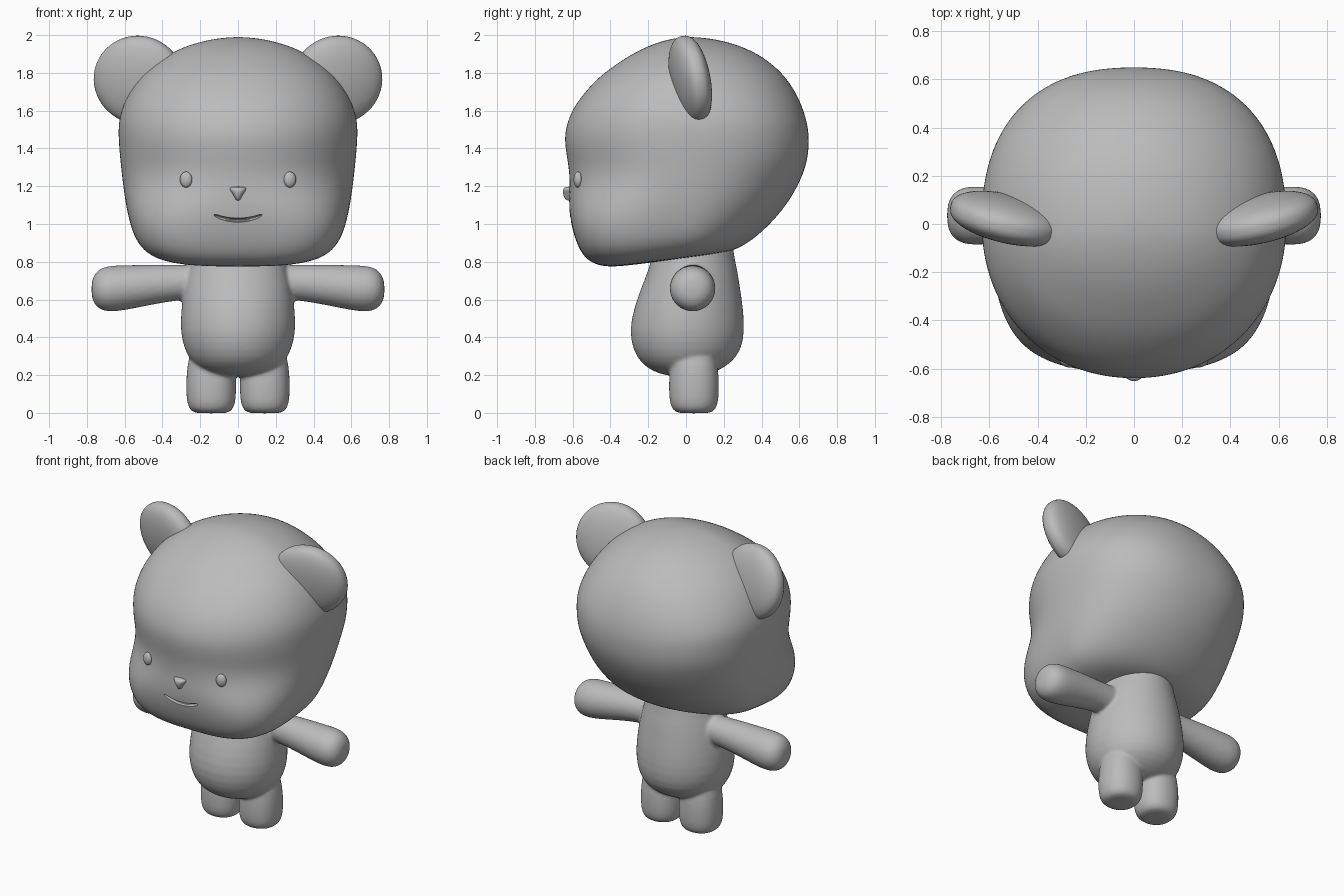
import bpy, bmesh, math
from mathutils import Matrix, Vector

if "Cube" in bpy.data.objects:
    bpy.data.objects.remove(bpy.data.objects["Cube"])

grey = bpy.data.materials.new("plain grey")
grey.diffuse_color = (0.5, 0.5, 0.5, 1)
grey.use_nodes = True
grey.node_tree.nodes["Principled BSDF"].inputs["Base Color"].default_value = grey.diffuse_color


def section(z, w, yf, yb, nf=2, nb=2, tilt=0, cx=0, cy=0, n=40):
    """Superellipse slice with separate front and back depth and squareness."""
    pts = []
    for i in range(n):
        a = 2 * math.pi * (i + 0.5) / n
        c, s = math.cos(a), math.sin(a)
        e = nf if s < 0 else nb
        r = (abs(c) ** e + abs(s) ** e) ** (-1 / e)
        y = (abs(yf) if s < 0 else yb) * s * r
        pts.append(Vector((cx + w * c * r, cy + y, z + tilt * y)))
    return pts


def loft(bm, rings, start, end, matrix=Matrix()):
    """Skin a stack of rings and close both ends to a point."""
    loops = [[bm.verts.new(matrix @ p) for p in r] for r in rings]
    n = len(loops[0])
    for a, b in zip(loops, loops[1:]):
        for i in range(n):
            j = (i + 1) % n
            bm.faces.new((a[i], a[j], b[j], b[i]))
    for loop, tip in ((loops[0], start), (loops[-1], end)):
        v = bm.verts.new(matrix @ Vector(tip))
        for i in range(n):
            bm.faces.new((loop[i], loop[(i + 1) % n], v))


def finish(bm, name, subdiv=0):
    bmesh.ops.recalc_face_normals(bm, faces=bm.faces)
    for f in bm.faces:
        f.smooth = True
    me = bpy.data.meshes.new(name)
    bm.to_mesh(me)
    bm.free()
    me.materials.append(grey)
    ob = bpy.data.objects.new(name, me)
    bpy.context.collection.objects.link(ob)
    if subdiv:
        m = ob.modifiers.new("subdivision", 'SUBSURF')
        m.levels = m.render_levels = subdiv
    return ob


# Head: height, half width, front, back, front and back squareness, tilt
HEAD = [
    (0.820, 0.27, -0.36, 0.20, 3.0, 1.9, 0.13),
    (0.834, 0.41, -0.45, 0.28, 3.3, 1.9, 0.13),
    (0.875, 0.495, -0.525, 0.36, 3.6, 1.9, 0.13),
    (0.940, 0.548, -0.572, 0.435, 3.8, 1.9, 0.11),
    (1.03, 0.578, -0.607, 0.505, 3.6, 2.0, 0.07),
    (1.12, 0.597, -0.622, 0.56, 2.9, 2.1, 0.04),
    (1.22, 0.611, -0.615, 0.607, 2.25, 2.2, 0.02),
    (1.30, 0.620, -0.622, 0.633, 2.1, 2.3),
    (1.37, 0.627, -0.635, 0.648, 2.1, 2.4),
    (1.46, 0.634, -0.646, 0.653, 2.1, 2.4),
    (1.54, 0.633, -0.630, 0.641, 2.1, 2.4),
    (1.62, 0.613, -0.595, 0.617, 2.1, 2.3),
    (1.70, 0.575, -0.535, 0.58, 2.1, 2.2),
    (1.78, 0.518, -0.460, 0.527, 2.1, 2.1),
    (1.85, 0.442, -0.365, 0.455),
    (1.91, 0.350, -0.270, 0.365),
    (1.955, 0.240, -0.170, 0.255),
    (1.982, 0.12, -0.075, 0.135),
]
bm = bmesh.new()
loft(bm, [section(*r) for r in HEAD], (0, -0.06, 0.812), (0, 0.02, 1.991))
head = finish(bm, "head", 2)

# Smiling mouth groove, cut into the head
bm = bmesh.new()
rings = []
for k in range(-8, 9):
    x = 0.122 * k / 8
    taper = 0.5 + 0.5 * math.sqrt(1 - (k / 8) ** 2)
    rings.append([Vector((x, -0.612 + 0.022 * math.cos(a),
                          1.02 + 0.026 * (k / 8) ** 2 + 0.011 * taper * math.sin(a)))
                  for a in (2 * math.pi * i / 12 for i in range(12))])
loft(bm, rings, (-0.128, -0.612, 1.048), (0.128, -0.612, 1.048))
cutter = finish(bm, "mouth_cutter")
cutter.hide_render = True
cutter.hide_set(True)
cut = head.modifiers.new("mouth", 'BOOLEAN')
cut.operation = 'DIFFERENCE'
cut.solver = 'EXACT'
cut.object = cutter
head.modifiers.new("crisp_lips", 'EDGE_SPLIT').split_angle = math.radians(35)

# Body, arms and legs, fused into one soft skin
BODY = [
    (0.198, 0.11, -0.11, 0.10), (0.222, 0.19, -0.18, 0.17),
    (0.265, 0.243, -0.24, 0.24), (0.33, 0.283, -0.28, 0.293),
    (0.43, 0.307, -0.301, 0.311), (0.55, 0.301, -0.278, 0.304),
    (0.66, 0.287, -0.238, 0.287), (0.76, 0.262, -0.198, 0.272),
    (0.84, 0.235, -0.175, 0.252), (0.93, 0.22, -0.17, 0.25),
]
LEG = [(-0.002, 0.08), (0.010, 0.110), (0.05, 0.129), (0.12, 0.133),
       (0.20, 0.132), (0.30, 0.12), (0.36, 0.09)]
ARM = [(0.12, 0.70, 0.085), (0.24, 0.693, 0.095), (0.32, 0.69, 0.095),
       (0.45, 0.68, 0.107), (0.60, 0.662, 0.121), (0.68, 0.657, 0.125),
       (0.735, 0.655, 0.111), (0.770, 0.655, 0.068)]
bm = bmesh.new()
loft(bm, [section(*r) for r in BODY], (0, 0, 0.190), (0, 0.04, 0.96))
for side in (-1, 1):
    flip = Matrix.Diagonal((side, 1, 1, 1))
    loft(bm, [section(z, r, -r, r, 2.3, 2.3, cx=0.142, cy=0.042, n=24) for z, r in LEG],
         (0.142, 0.042, -0.002), (0.142, 0.042, 0.38), flip)
    rings = [[Vector((x, 0.035 + r * math.cos(a), z + r * math.sin(a)))
              for a in (2 * math.pi * i / 20 for i in range(20))] for x, z, r in ARM]
    loft(bm, rings, (0.10, 0.035, 0.70), (0.778, 0.035, 0.655), flip)
body = finish(bm, "body", 1)
m = body.modifiers.new("fuse", 'REMESH')
m.mode = 'VOXEL'
m.voxel_size = 0.01
m.use_smooth_shade = True
m = body.modifiers.new("soften", 'SMOOTH')
m.factor = 0.5
m.iterations = 6


def ellipsoid(name, loc, radii, rot=Matrix(), blunt=1.0):
    """Ellipsoid; blunt below 1 squares off its thin rim."""
    bm = bmesh.new()
    bmesh.ops.create_uvsphere(bm, u_segments=48, v_segments=28, radius=1)
    for v in bm.verts:
        v.co.y = math.copysign(abs(v.co.y) ** blunt, v.co.y)
    bm.transform(Matrix.Translation(loc) @ rot @ Matrix.Diagonal((*radii, 1)))
    return finish(bm, name)


# Ears and eyes
for side, label in ((-1, "left"), (1, "right")):
    lean = Matrix.Rotation(math.radians(13 * side), 4, 'Z') @ Matrix.Rotation(math.radians(10), 4, 'X')
    ellipsoid(label + "_ear", (0.525 * side, 0.022, 1.763), (0.243, 0.093, 0.236), lean, 0.8)
    ellipsoid(label + "_eye", (0.275 * side, -0.572, 1.235), (0.033, 0.022, 0.042),
              Matrix.Rotation(math.radians(15 * side), 4, 'Z'))

# Nose: small rounded triangle
NOSE = [(1.128, 0.012, 0.022), (1.15, 0.022, 0.032), (1.175, 0.041, 0.037),
        (1.188, 0.046, 0.033), (1.196, 0.036, 0.022)]
bm = bmesh.new()
loft(bm, [section(z, w, -d, d, cy=-0.617, n=20) for z, w, d in NOSE],
     (0, -0.617, 1.123), (0, -0.617, 1.198))
finish(bm, "nose", 1)
